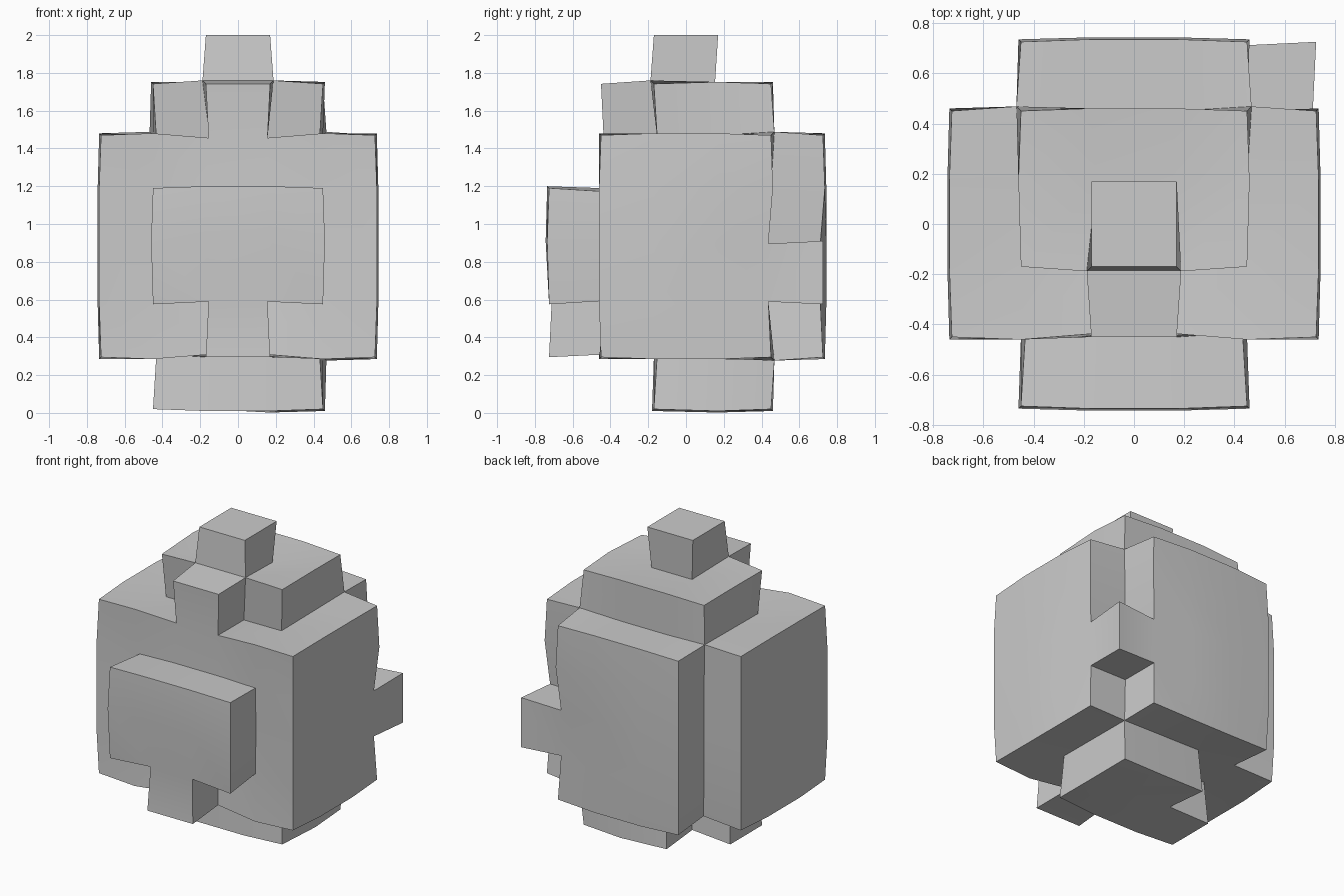
import bpy, bmesh
from itertools import product

if "Cube" in bpy.data.objects:
    bpy.data.objects.remove(bpy.data.objects["Cube"])

# Grid lines that all blocks snap to
XY = [-0.725, -0.45, -0.17, 0.17, 0.45, 0.725]
Z = [0.02, 0.295, 0.575, 0.91, 1.19, 1.47, 1.742, 2.0]

cells = set()


def fill(i, j, k):
    """Fill inclusive cell ranges in x, y and z."""
    cells.update(product(range(i[0], i[1] + 1), range(j[0], j[1] + 1), range(k[0], k[1] + 1)))


fill((0, 4), (1, 3), (1, 4))      # main body
fill((1, 3), (4, 4), (1, 4))      # back slab
fill((1, 3), (0, 0), (2, 3))      # front slab
fill((2, 2), (0, 0), (1, 1))      # front lower tab
fill((4, 4), (4, 4), (2, 2))      # back right corner block
fill((1, 3), (2, 3), (5, 5))      # upper tier
fill((2, 2), (1, 1), (5, 5))      # upper front step
fill((2, 2), (2, 2), (6, 6))      # top post
fill((1, 3), (2, 3), (0, 0))      # base
cells.discard((1, 3, 0))          # notch in the base

# Outward push by number of filled cells around a corner (bulge / pinch)
PUSH = {1: 0.0, 2: 0.01, 3: -0.014, 4: 0.018, 5: -0.018, 6: 0.0, 7: -0.022}


def corner(p):
    """Grid corner position, bulged on flats and pinched in recesses."""
    near = [d for d in product((-1, 0), repeat=3)
            if tuple(a + b for a, b in zip(p, d)) in cells]
    out = []
    for axis, line in enumerate((XY, XY, Z)):
        g = sum(-1 - 2 * d[axis] for d in near)
        sign = (g > 0) - (g < 0)
        out.append(line[p[axis]] + sign * PUSH.get(len(near), 0))
    return out


bm = bmesh.new()
verts = {}


def vert(p):
    if p not in verts:
        verts[p] = bm.verts.new(corner(p))
    return verts[p]


# Outer skin: one quad for every exposed cell side
for c in sorted(cells):
    for axis, side in product(range(3), (0, 1)):
        nb = list(c)
        nb[axis] += 2 * side - 1
        if tuple(nb) in cells:
            continue
        u, v = (axis + 1) % 3, (axis + 2) % 3
        quad = []
        for a, b in ((0, 0), (1, 0), (1, 1), (0, 1)):
            p = list(c)
            p[axis] += side
            p[u] += a
            p[v] += b
            quad.append(vert(tuple(p)))
        bm.faces.new(quad if side else quad[::-1])

mesh = bpy.data.meshes.new("block_body")
bm.to_mesh(mesh)
bm.free()
obj = bpy.data.objects.new("block_body", mesh)
bpy.context.collection.objects.link(obj)
bpy.context.view_layer.objects.active = obj
obj.select_set(True)
bpy.ops.object.shade_smooth_by_angle()
